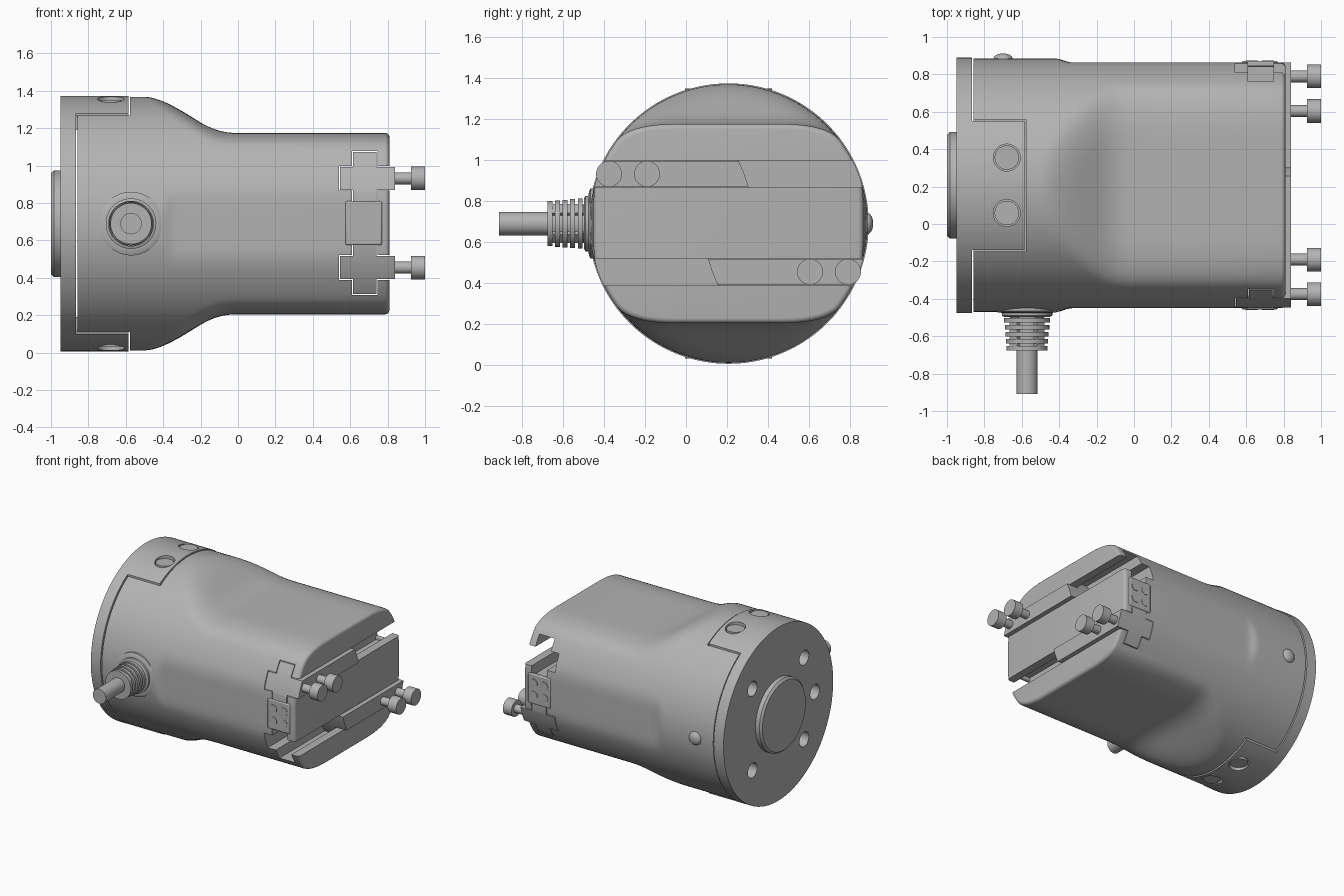
import bpy, bmesh, math
from mathutils import Matrix, Vector

if "Cube" in bpy.data.objects:
    bpy.data.objects.remove(bpy.data.objects["Cube"])

CY, CZ = 0.207, 0.69          # axis of the housing
R = 0.683                     # outer radius

grey = bpy.data.materials.new("plain grey")
grey.use_nodes = True
COLOUR = (0.45, 0.45, 0.45, 1)
grey.diffuse_color = COLOUR
grey.node_tree.nodes["Principled BSDF"].inputs["Base Color"].default_value = COLOUR


def add(name, bm):
    bmesh.ops.recalc_face_normals(bm, faces=bm.faces)
    me = bpy.data.meshes.new(name)
    bm.to_mesh(me)
    bm.free()
    me.materials.append(grey)
    ob = bpy.data.objects.new(name, me)
    bpy.context.collection.objects.link(ob)
    return ob


def box(name, x0, x1, y0, y1, z0, z1):
    bm = bmesh.new()
    bmesh.ops.create_cube(bm, size=1)
    size = Vector((x1 - x0, y1 - y0, z1 - z0))
    mid = Vector((x0 + x1, y0 + y1, z0 + z1)) / 2
    for v in bm.verts:
        v.co = v.co * size + mid
    return add(name, bm)


def rod(name, axis, start, end, radius, a, b, seg=48):
    """Cylinder along an axis; a, b are the other two coordinates in order."""
    bm = bmesh.new()
    bmesh.ops.create_cone(bm, cap_ends=True, segments=seg, radius1=radius,
                          radius2=radius, depth=end - start)
    mid = (start + end) / 2
    if axis == "x":
        rot, loc = Matrix.Rotation(math.pi / 2, 4, "Y"), (mid, a, b)
    elif axis == "y":
        rot, loc = Matrix.Rotation(math.pi / 2, 4, "X"), (a, mid, b)
    else:
        rot, loc = Matrix.Identity(4), (a, b, mid)
    bm.transform(Matrix.Translation(loc) @ rot)
    return add(name, bm)


def lathe(name, profile, seg, place):
    """Revolve (radius, height) points about z, then place."""
    bm = bmesh.new()
    rings = [[bm.verts.new((r * math.cos(2 * math.pi * i / seg),
                            r * math.sin(2 * math.pi * i / seg), h))
              for i in range(seg)] for r, h in profile]
    skin(bm, rings)
    bm.transform(place)
    return add(name, bm)


def skin(bm, rings):
    n = len(rings[0])
    for lo, hi in zip(rings, rings[1:]):
        for i in range(n):
            j = (i + 1) % n
            bm.faces.new((lo[i], lo[j], hi[j], hi[i]))
    bm.faces.new(rings[0])
    bm.faces.new(rings[-1])


def combine(ob, operation, tools):
    """Apply a boolean with each tool, then remove the tools."""
    for tool in tools:
        mod = ob.modifiers.new("cut", "BOOLEAN")
        mod.operation, mod.object, mod.solver = operation, tool, "EXACT"
        bpy.context.view_layer.objects.active = ob
        bpy.ops.object.modifier_apply(modifier=mod.name)
        bpy.data.objects.remove(tool)
    return ob


def smin(a, b, k):
    return min(a, b) - max(k - abs(a - b), 0) ** 2 / (4 * k)


# Housing: round at the rear, blending to a flattened section
def section(x, inset):
    t = min(max((x + 0.5) / 0.4, 0), 1)
    half_z = -smin(-0.485, -(0.485 - 0.62 * (x + 0.11)), 0.06) - inset
    half_y = -smin(-0.657, -(0.657 - 0.6 * (x + 0.36)), 0.02) - inset
    radius = R - 0.005 - inset
    pts = []
    for i in range(144):
        a = 2 * math.pi * (i + 0.5) / 144
        c, s = math.cos(a), math.sin(a)
        r = smin(radius, half_y / abs(c), 0.015)
        r = smin(r, half_z / abs(s), 0.05 + 0.08 * t)
        pts.append((x, CY + r * c, CZ + r * s))
    return pts


stations = [(-0.857, 0), (-0.6, 0)]
stations += [(-0.56 + 0.02 * i, 0) for i in range(28)] + [(0.3, 0)]
for i in range(6):
    a = math.pi / 2 * i / 5
    stations.append((0.785 + 0.025 * math.sin(a), 0.025 * (1 - math.cos(a))))
bm = bmesh.new()
skin(bm, [[bm.verts.new(p) for p in section(x, d)] for x, d in stations])
housing = add("housing", bm)

# Recesses for the rear cap tabs and the two cross-shaped slide channels
cuts = [box("cut", -1, -0.577, CY - 0.353, CY + 0.353, CZ + s * 0.6 - 0.12, CZ + s * 0.6 + 0.12)
        for s in (-1, 1)]
SLIDES = {"upper": (0.932, 1), "lower": (0.455, -1)}
for z, s in SLIDES.values():
    cuts.append(box("cut", 0.54, 0.9, -1, 1.5, z - 0.066, z + 0.066))
    cuts.append(box("cut", 0.61, 0.745, -1, 1.5, z - 0.147, z + 0.147))
combine(housing, "DIFFERENCE", cuts)

# Rear cap with tabs above and below, mounting holes and hollow centre
cap = rod("rear_cap", "x", -0.95, -0.585, R, CY, CZ, 144)
cuts = [box("cut", -0.865, 0, CY - 1, CY - 0.345, -1, 2),
        box("cut", -0.865, 0, CY + 0.345, CY + 1, -1, 2),
        box("cut", -0.865, 0, -1, 2, CZ - 0.5, CZ + 0.5)]
for deg in (45, 135, 180, 225, 315):
    a = math.radians(deg)
    cuts.append(rod("cut", "x", -1.2, -0.88, 0.058,
                    CY + 0.455 * math.cos(a), CZ + 0.455 * math.sin(a), 32))
cuts.append(rod("cut", "x", -1.2, -0.875, 0.215, CY, CZ, 64))
SCREWS = [(CY + dy, s) for dy in (-0.148, 0.148) for s in (-1, 1)]
for y, s in SCREWS:
    z = CZ + s * 0.75
    cuts.append(rod("cut", "z", z - 0.13, z + 0.13, 0.072, -0.68, y))
combine(cap, "DIFFERENCE", cuts)
for i, (y, s) in enumerate(SCREWS):
    z = CZ + s * 0.608
    rod(f"cap_screw_{i + 1}", "z", z - 0.05, z + 0.05, 0.065, -0.68, y)

# Raised centring ring on the rear face
ring = lathe("centring_ring", [(0.285, -0.94), (0.285, -0.985), (0.27, -1.0)], 96,
             Matrix.Translation((0, CY, CZ)) @ Matrix.Rotation(math.pi / 2, 4, "Y"))
combine(ring, "DIFFERENCE", [rod("cut", "x", -1.2, -0.8, 0.215, CY, CZ, 64)])

# Jaw carriers with rounded ends, each carrying two bolts
for label, (z, s) in SLIDES.items():
    carrier = box(label + "_jaw_carrier", 0.545, 0.84, -1, 1.5, z - 0.061, z + 0.061)
    combine(carrier, "UNION", [box("arm", 0.615, 0.74, -0.99, 1.49, z - 0.142, z + 0.142)])
    shift = CY - s * 0.557
    combine(carrier, "INTERSECT", [
        rod("cut", "x", 0, 1, R - 0.005, CY, CZ, 144),
        rod("cut", "x", 0, 1, R - 0.005, shift, CZ, 144),
        box("cut", 0, 1, CY - 0.657, CY + 0.657, -1, 2)])
    for i, d in enumerate((0.397, 0.582)):
        y = CY - s * d
        rod(f"{label}_bolt_shaft_{i + 1}", "x", 0.8, 0.95, 0.032, y, z, 24)
        rod(f"{label}_bolt_head_{i + 1}", "x", 0.926, 1.0, 0.063, y, z, 36)

# Square cover plates with four screws on both sides
for label, s in (("front", -1), ("back", 1)):
    y = CY + s * 0.65
    plate = box(label + "_cover_plate", 0.575, 0.77, y - 0.014, y + 0.014, 0.575, 0.81)
    bev = plate.modifiers.new("bevel", "BEVEL")
    bev.width, bev.segments = 0.008, 2
    for i in range(4):
        rod(f"{label}_plate_screw_{i + 1}", "y", y - 0.017, y + 0.017, 0.032,
            0.627 + 0.09 * (i % 2), 0.645 + 0.095 * (i // 2), 24)

# Cable outlet on the front: collar, ribbed sleeve and cable
outlet = Matrix.Translation((-0.572, 0, CZ)) @ Matrix.Rotation(math.pi / 2, 4, "X")
lathe("outlet_collar", [(0.17, 0.4), (0.17, 0.465), (0.155, 0.473), (0.135, 0.475),
                        (0.135, 0.49), (0.12, 0.498)], 64, outlet)
sleeve = [(0.1, 0.45)]
for i in range(5):
    h, r = 0.503 + 0.037 * i, 0.122 - 0.003 * i
    sleeve += [(0.09, h), (r, h), (r, h + 0.024), (0.09, h + 0.024)]
lathe("strain_relief", sleeve[:-1], 48, outlet)
for i in range(4):
    a = math.pi / 2 * i + math.pi / 4
    rib = box(f"strain_relief_rib_{i + 1}", 0.07, 0.104, -0.66, -0.5, -0.03, 0.03)
    rib.data.transform(Matrix.Translation((-0.572, 0, CZ)) @ Matrix.Rotation(a, 4, "Y"))
rod("cable", "y", -0.91, -0.6, 0.057, -0.572, CZ, 40)

# Small domed button on the back
dome = [(0.052 * math.cos(a), 0.03 * math.sin(a)) for a in
        (math.pi / 2 * i / 7 for i in range(7))]
lathe("back_button", [(0.052, -0.04)] + dome, 32,
      Matrix.Translation((-0.7, CY + R - 0.008, CZ)) @ Matrix.Rotation(-math.pi / 2, 4, "X"))

# Smooth shading with crisp edges
bpy.ops.object.select_all(action="DESELECT")
for ob in bpy.context.scene.objects:
    if ob.type == "MESH":
        ob.select_set(True)
        bpy.context.view_layer.objects.active = ob
bpy.ops.object.shade_smooth_by_angle(angle=math.radians(30))
